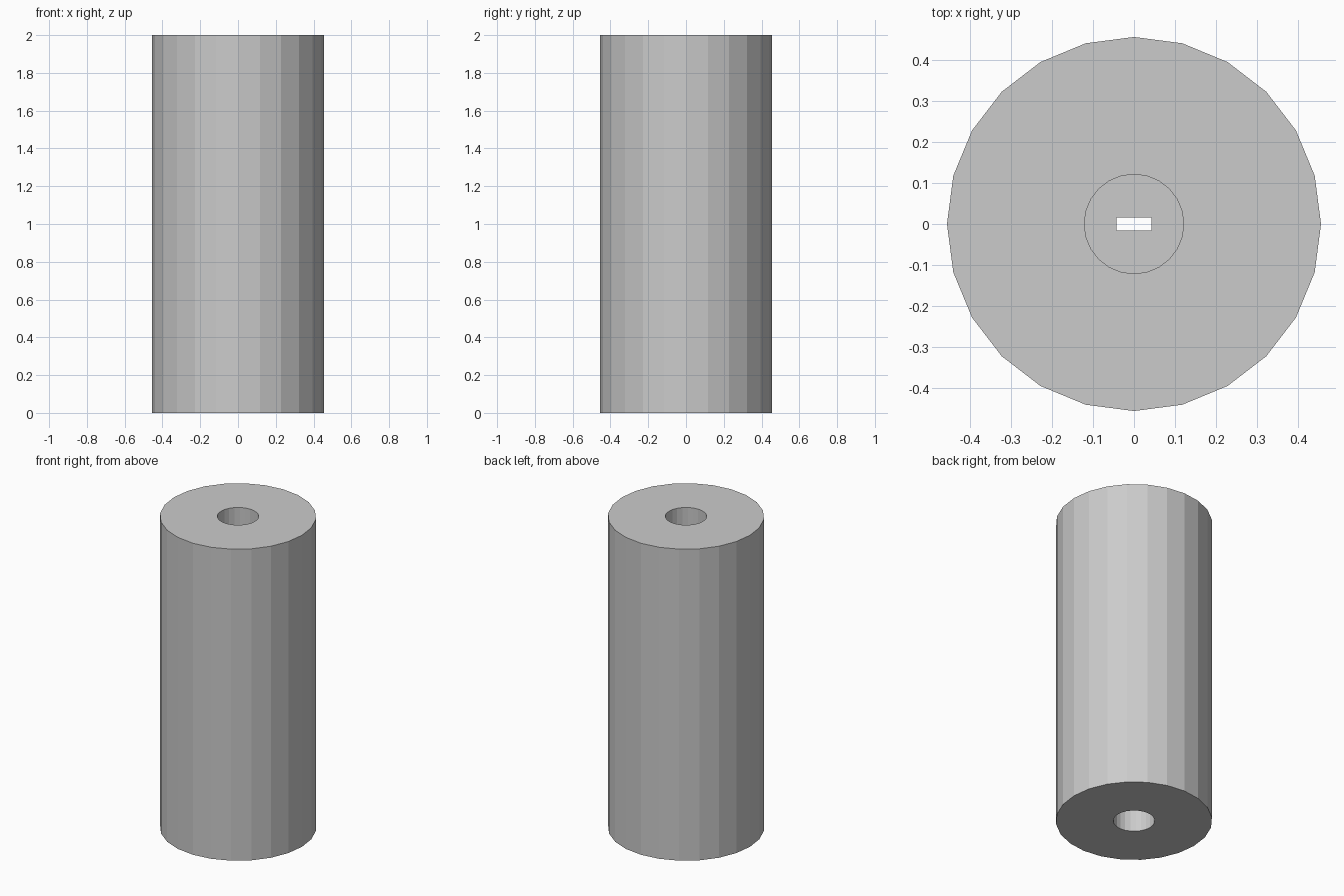
import bpy, bmesh
from math import cos, sin, pi

if "Cube" in bpy.data.objects:
    bpy.data.objects.remove(bpy.data.objects["Cube"])

SIDES, HEIGHT = 24, 2.0
OUTER, INNER = 0.455, 0.121


def ring(bm, r, z):
    return [bm.verts.new((r * cos(2 * pi * i / SIDES), r * sin(2 * pi * i / SIDES), z))
            for i in range(SIDES)]


def bridge(bm, a, b):
    for i in range(SIDES):
        j = (i + 1) % SIDES
        bm.faces.new((a[i], a[j], b[j], b[i]))


def finish(bm, name):
    mesh = bpy.data.meshes.new(name)
    bm.to_mesh(mesh)
    bm.free()
    obj = bpy.data.objects.new(name, mesh)
    bpy.context.collection.objects.link(obj)


# Thick-walled faceted cylinder with a bore right through it
bm = bmesh.new()
loops = [ring(bm, OUTER, 0), ring(bm, OUTER, HEIGHT),
         ring(bm, INNER, HEIGHT), ring(bm, INNER, 0)]
for k in range(4):
    bridge(bm, loops[k], loops[(k + 1) % 4])
bmesh.ops.recalc_face_normals(bm, faces=bm.faces)
finish(bm, "cylinder_body")

# Thin web deep in the bore, pierced by a rectangular slot
bm = bmesh.new()
outer = ring(bm, INNER, HEIGHT / 2)
slot = []
for i in range(SIDES):
    x, y = cos(2 * pi * i / SIDES), sin(2 * pi * i / SIDES)
    s = 1 / max(abs(x), abs(y))
    slot.append(bm.verts.new((0.043 * x * s, 0.016 * y * s, HEIGHT / 2)))
bridge(bm, slot, outer)
bm.normal_update()
for f in bm.faces:
    if f.normal.z > 0:
        f.normal_flip()
finish(bm, "slotted_web")
